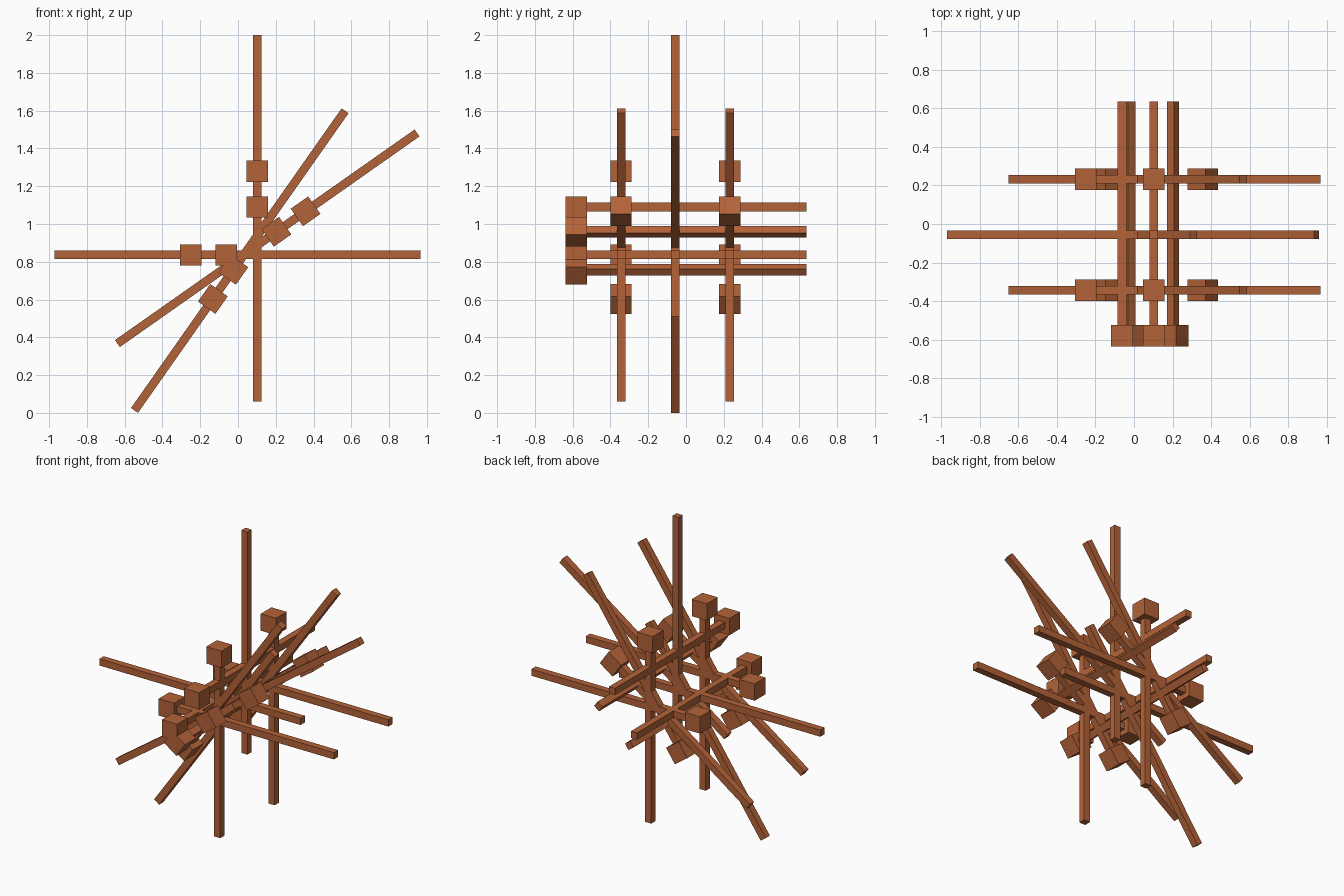
import bpy
import math
from mathutils import Matrix, Vector

cube = bpy.data.objects.get("Cube")
if cube:
    bpy.data.objects.remove(cube, do_unlink=True)

wood = bpy.data.materials.new("brown wood")
wood.use_nodes = True
colour = (0.45, 0.125, 0.04, 1.0)
wood.diffuse_color = colour
wood.node_tree.nodes["Principled BSDF"].inputs["Base Color"].default_value = colour

STICK = 0.045       # stick thickness
HEAD = 0.113        # cube head size
LONG = 1.49         # plain stick length
TOTAL = 1.274       # headed stick length, head included
SETBACK = 0.665     # from the plain stick's tip to the heads
CROSS = 0.91        # from the plain stick's tip to the crossing stick
MID_Y = -0.056
SPREAD = 0.288      # headed sticks either side of the plain one
FRONT_Y = -0.637


def box(name, frame, low, high):
    """Box between two corners, given in the frame of its group."""
    low, high = Vector(low), Vector(high)
    bpy.ops.mesh.primitive_cube_add(size=1)
    obj = bpy.context.object
    obj.name = name
    size = Matrix.Diagonal((*(high - low), 1))
    obj.data.transform(Matrix.Translation((low + high) / 2) @ size)
    obj.matrix_world = frame
    obj.data.materials.append(wood)


def bar(name, frame, start, end, y, width):
    """Square bar running along the group's x axis."""
    h = width / 2
    box(name, frame, (start, y - h, -h), (end, y + h, h))


def group(name, tip_x, tip_z, angle):
    """Plain stick, two headed sticks beside it and a headed crossing stick."""
    frame = Matrix.Translation((tip_x, 0, tip_z)) @ Matrix.Rotation(math.radians(-angle), 4, "Y")
    bar(name + "_plain_stick", frame, -LONG, 0, MID_Y, STICK)

    # Parallel headed sticks
    for side, y in (("front", MID_Y - SPREAD), ("back", MID_Y + SPREAD)):
        neck = -SETBACK - HEAD
        bar(f"{name}_{side}_head", frame, neck, -SETBACK, y, HEAD)
        bar(f"{name}_{side}_stick", frame, -SETBACK - TOTAL, neck, y, STICK)

    # Crossing headed stick, running front to back
    for part, start, end, width in (("head", FRONT_Y, FRONT_Y + HEAD, HEAD),
                                    ("stick", FRONT_Y + HEAD, FRONT_Y + TOTAL, STICK)):
        h = width / 2
        box(f"{name}_crossing_{part}", frame, (-CROSS - h, start, -h), (-CROSS + h, end, h))


# Tip position and pointing angle of each group
group("upright", 0.102, 2.0, 90)
group("level", -0.972, 0.836, 180)
group("shallow", 0.948, 1.482, 35.1)
group("steep", -0.548, 0.013, 234.9)
